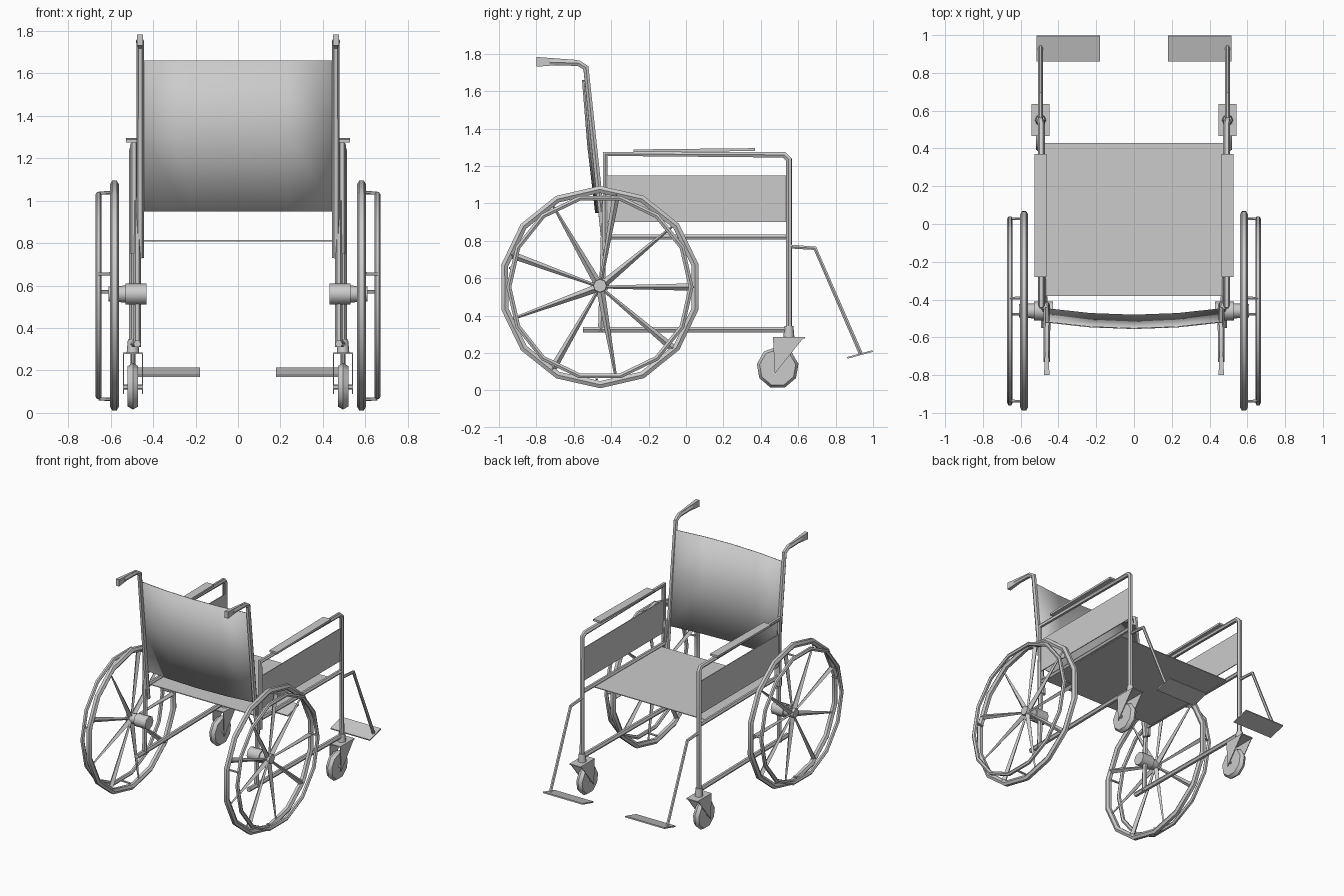
import bpy, bmesh
from math import sin, cos, radians, pi
from mathutils import Vector, Matrix

if "Cube" in bpy.data.objects:
    bpy.data.objects.remove(bpy.data.objects["Cube"])


def finish(ob, mirror=True, angle=50):
    bpy.ops.object.select_all(action='DESELECT')
    ob.select_set(True)
    bpy.context.view_layer.objects.active = ob
    if ob.type == 'CURVE':
        bpy.ops.object.convert(target='MESH')
        ob = bpy.context.object
    bpy.ops.object.shade_smooth_by_angle(angle=radians(angle))
    if mirror:
        ob.modifiers.new("Mirror", 'MIRROR').use_clip = False
    return ob


def tube(name, pts, r, cyclic=False, res=1, mirror=True):
    cu = bpy.data.curves.new(name, 'CURVE')
    cu.dimensions = '3D'
    sp = cu.splines.new('POLY')
    sp.points.add(len(pts) - 1)
    for p, c in zip(sp.points, pts):
        p.co = (*c, 1)
    sp.use_cyclic_u = cyclic
    cu.bevel_depth = r
    cu.bevel_resolution = res
    cu.use_fill_caps = not cyclic
    ob = bpy.data.objects.new(name, cu)
    bpy.context.collection.objects.link(ob)
    return finish(ob, mirror)


def mesh(name, bm, mirror=True, angle=50):
    bmesh.ops.recalc_face_normals(bm, faces=bm.faces)
    me = bpy.data.meshes.new(name)
    bm.to_mesh(me)
    bm.free()
    ob = bpy.data.objects.new(name, me)
    bpy.context.collection.objects.link(ob)
    return finish(ob, mirror, angle)


def rod(bm, a, b, r1, r2, seg=8):
    a, b = Vector(a), Vector(b)
    d = b - a
    m = Matrix.Translation((a + b) / 2) @ d.to_track_quat('Z', 'Y').to_matrix().to_4x4()
    bmesh.ops.create_cone(bm, cap_ends=True, segments=seg, radius1=r1, radius2=r2,
                          depth=d.length, matrix=m)


def rods(name, items, seg=8):
    bm = bmesh.new()
    for it in items:
        rod(bm, *it, seg)
    return mesh(name, bm)


def box(name, lo, hi, rot=0, mirror=True):
    lo, hi = Vector(lo), Vector(hi)
    bm = bmesh.new()
    m = (Matrix.Translation((lo + hi) / 2) @ Matrix.Rotation(radians(rot), 4, 'X')
         @ Matrix.Diagonal((*(hi - lo), 1)))
    bmesh.ops.create_cube(bm, size=1, matrix=m)
    return mesh(name, bm, mirror, 30)


WY, WZ = -0.46, 0.553   # main wheel centre


def on_wheel(x, r, deg):
    return (x, WY + r * cos(radians(deg)), WZ + r * sin(radians(deg)))


# Main wheels: tyre, hand rim, spokes, standoffs and hub
tube("tyre", [on_wheel(0.582, 0.522, k * 360 / 14 + 13) for k in range(14)], 0.022, True)
tube("hand_rim", [on_wheel(0.657, 0.487, k * 360 / 14) for k in range(14)], 0.015, True)
rods("spokes", [(on_wheel(0.582, 0.02, k * 40), on_wheel(0.582, 0.51, k * 40),
                 *((0.022, 0.006) if k % 2 else (0.008, 0.02))) for k in range(9)], 4)
rods("rim_standoffs", [(on_wheel(0.582, 0.49, a), on_wheel(0.657, 0.487, a), 0.008, 0.008)
                       for a in (2, 82, 168, 268)], 6)
rods("wheel_hub", [((0.43, WY, 0.56), (0.53, WY, 0.56), 0.05, 0.05),
                   ((0.53, WY, 0.56), (0.61, WY, 0.56), 0.04, 0.035)])

# Frame tubes
tube("back_post", [(0.462, -0.73, 1.755), (0.462, -0.575, 1.75), (0.46, -0.535, 1.725),
                   (0.462, -0.43, 0.73)], 0.018)
tube("rear_post", [(0.475, -0.455, 0.31), (0.475, -0.435, 1.0)], 0.018)
tube("arm_frame", [(0.49, -0.432, 0.75), (0.49, -0.432, 1.265), (0.49, 0.525, 1.26),
                   (0.495, 0.55, 1.235), (0.495, 0.55, 0.31)], 0.018)
tube("seat_rail", [(0.482, -0.44, 0.82), (0.49, 0.55, 0.82)], 0.016)
tube("lower_rail", [(0.475, -0.55, 0.325), (0.49, 0.55, 0.325)], 0.018)

# Push handle grips, squared and tapering to the rear
bm = bmesh.new()
rod(bm, (0, -0.6, 0), (0, -0.8, 0), 0.016, 0.037, 4)
bmesh.ops.rotate(bm, verts=bm.verts, matrix=Matrix.Rotation(pi / 4, 3, 'Y'))
for v in bm.verts:
    v.co.x = v.co.x * 0.55 + 0.462
    v.co.z += 1.757
mesh("push_grip", bm)

# Armrest pads and side panels
box("armrest_pad", (0.463, -0.28, 1.277), (0.528, 0.37, 1.292), 0.6)
box("side_panel", (0.486, -0.43, 0.9), (0.492, 0.54, 1.15))

# Sling seat
box("seat", (-0.475, -0.38, 0.808), (0.475, 0.43, 0.814), 0, False)

# Sling backrest, bowed to the rear
bm = bmesh.new()
rows = []
for z, ye, bow in ((1.66, -0.52, 0.033), (1.31, -0.485, 0.04), (0.95, -0.45, 0.033)):
    rows.append([bm.verts.new((x, ye - bow * (1 - (x / 0.455) ** 2), z))
                 for x in (-0.455, -0.23, 0, 0.23, 0.455)])
for a, b in zip(rows, rows[1:]):
    for i in range(4):
        bm.faces.new((a[i], a[i + 1], b[i + 1], b[i]))
back = mesh("backrest", bm, False)
sol = back.modifiers.new("Thickness", 'SOLIDIFY')
sol.thickness = 0.006
sol.offset = 0

# Casters: wheel, forks and stem
rods("caster_wheel", [((0.47, 0.49, 0.122), (0.495, 0.49, 0.122), 0.098, 0.113),
                      ((0.495, 0.49, 0.122), (0.52, 0.49, 0.122), 0.113, 0.098)], 9)
bm = bmesh.new()
for x in (0.448, 0.538):
    vs = [bm.verts.new((x + dx, y, z)) for dx in (0, 0.005)
          for y, z in ((0.465, 0.283), (0.63, 0.283), (0.475, 0.09))]
    for f in ((0, 1, 2), (5, 4, 3), (0, 3, 4, 1), (1, 4, 5, 2), (2, 5, 3, 0)):
        bm.faces.new([vs[i] for i in f])
mesh("caster_fork", bm, True, 30)
box("caster_fork_crown", (0.448, 0.465, 0.277), (0.543, 0.635, 0.285))
rods("caster_stem", [((0.495, 0.55, 0.28), (0.495, 0.55, 0.345), 0.03, 0.024)])
rods("caster_axle", [((0.448, 0.485, 0.122), (0.543, 0.485, 0.122), 0.012, 0.012)], 6)

# Leg rests and foot plates
tube("leg_rest", [(0.495, 0.55, 0.77), (0.495, 0.69, 0.76), (0.495, 0.935, 0.195)], 0.012)
box("foot_plate", (0.18, 0.86, 0.188), (0.515, 1.0, 0.197), 15)
